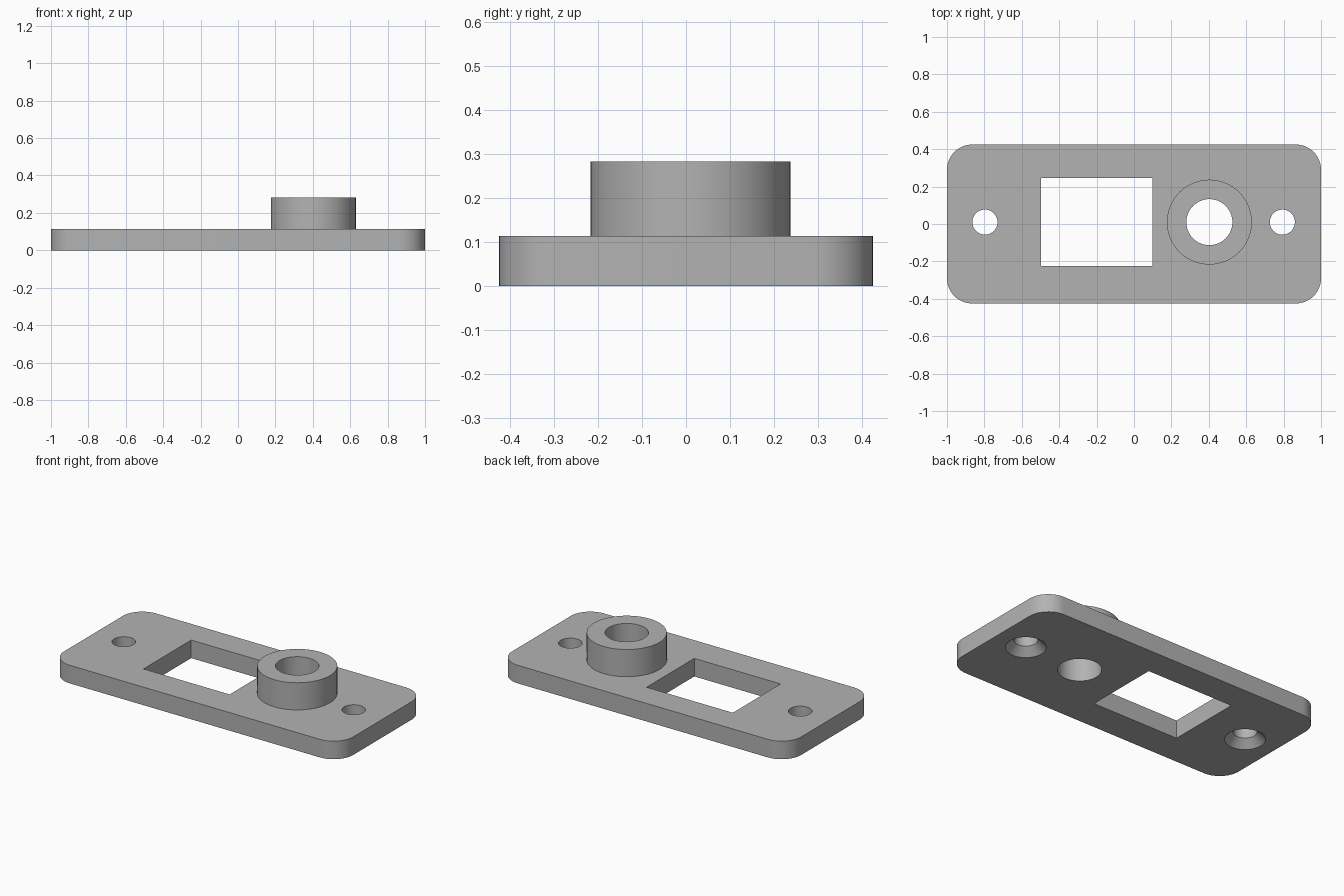
import bpy, bmesh, math

if "Cube" in bpy.data.objects:
    bpy.data.objects.remove(bpy.data.objects["Cube"], do_unlink=True)

THICK, TOP = 0.113, 0.283
MID_Y = 0.01

metal = bpy.data.materials.new("plain_grey")
metal.use_nodes = True
GREY = (0.45, 0.45, 0.45, 1)
metal.diffuse_color = GREY
metal.node_tree.nodes["Principled BSDF"].inputs["Base Color"].default_value = GREY


def make_object(name, bm):
    bmesh.ops.recalc_face_normals(bm, faces=bm.faces)
    mesh = bpy.data.meshes.new(name)
    bm.to_mesh(mesh)
    bm.free()
    mesh.materials.append(metal)
    obj = bpy.data.objects.new(name, mesh)
    bpy.context.collection.objects.link(obj)
    return obj


def box(name, x0, x1, y0, y1, z0, z1, corner=0):
    """Box with optionally rounded upright edges."""
    bm = bmesh.new()
    bmesh.ops.create_cube(bm, size=1)
    for v in bm.verts:
        v.co.x = x1 if v.co.x > 0 else x0
        v.co.y = y1 if v.co.y > 0 else y0
        v.co.z = z1 if v.co.z > 0 else z0
    if corner:
        upright = [e for e in bm.edges
                   if abs(e.verts[0].co.z - e.verts[1].co.z) > 0.01]
        bmesh.ops.bevel(bm, geom=upright, offset=corner, segments=12,
                        profile=0.5, affect='EDGES')
    return make_object(name, bm)


def turned(name, x, y, profile, sides=64):
    """Closed solid turned from (radius, height) rings."""
    bm = bmesh.new()
    rings = [[bm.verts.new((x + r * math.cos(math.tau * i / sides),
                            y + r * math.sin(math.tau * i / sides), z))
              for i in range(sides)] for r, z in profile]
    for low, high in zip(rings, rings[1:]):
        for i in range(sides):
            j = (i + 1) % sides
            bm.faces.new((low[i], low[j], high[j], high[i]))
    bm.faces.new(rings[0])
    bm.faces.new(rings[-1])
    return make_object(name, bm)


def combine(target, tool, operation):
    mod = target.modifiers.new(tool.name, 'BOOLEAN')
    mod.object, mod.operation, mod.solver = tool, operation, 'EXACT'
    bpy.context.view_layer.objects.active = target
    bpy.ops.object.modifier_apply(modifier=mod.name)
    bpy.data.objects.remove(tool, do_unlink=True)


# Rounded base plate with the raised boss
plate = box("mounting_plate", -1, 1, -0.425, 0.425, 0, THICK, corner=0.135)
combine(plate, turned("boss", 0.403, MID_Y, [(0.227, 0.05), (0.227, TOP)]), 'UNION')

# Through bore and rectangular window
combine(plate, turned("bore", 0.403, MID_Y, [(0.123, -0.1), (0.123, 0.4)]), 'DIFFERENCE')
combine(plate, box("window", -0.497, 0.1, -0.225, 0.247, -0.1, 0.3), 'DIFFERENCE')

# Screw holes, countersunk from below
for x in (-0.797, 0.793):
    profile = [(0.134, -0.02), (0.067, 0.047), (0.067, 0.2)]
    combine(plate, turned("screw_hole", x, MID_Y, profile), 'DIFFERENCE')

# Smooth round walls, crisp edges
bpy.ops.object.select_all(action='DESELECT')
plate.select_set(True)
bpy.context.view_layer.objects.active = plate
bpy.ops.object.shade_smooth_by_angle(angle=math.radians(30))
